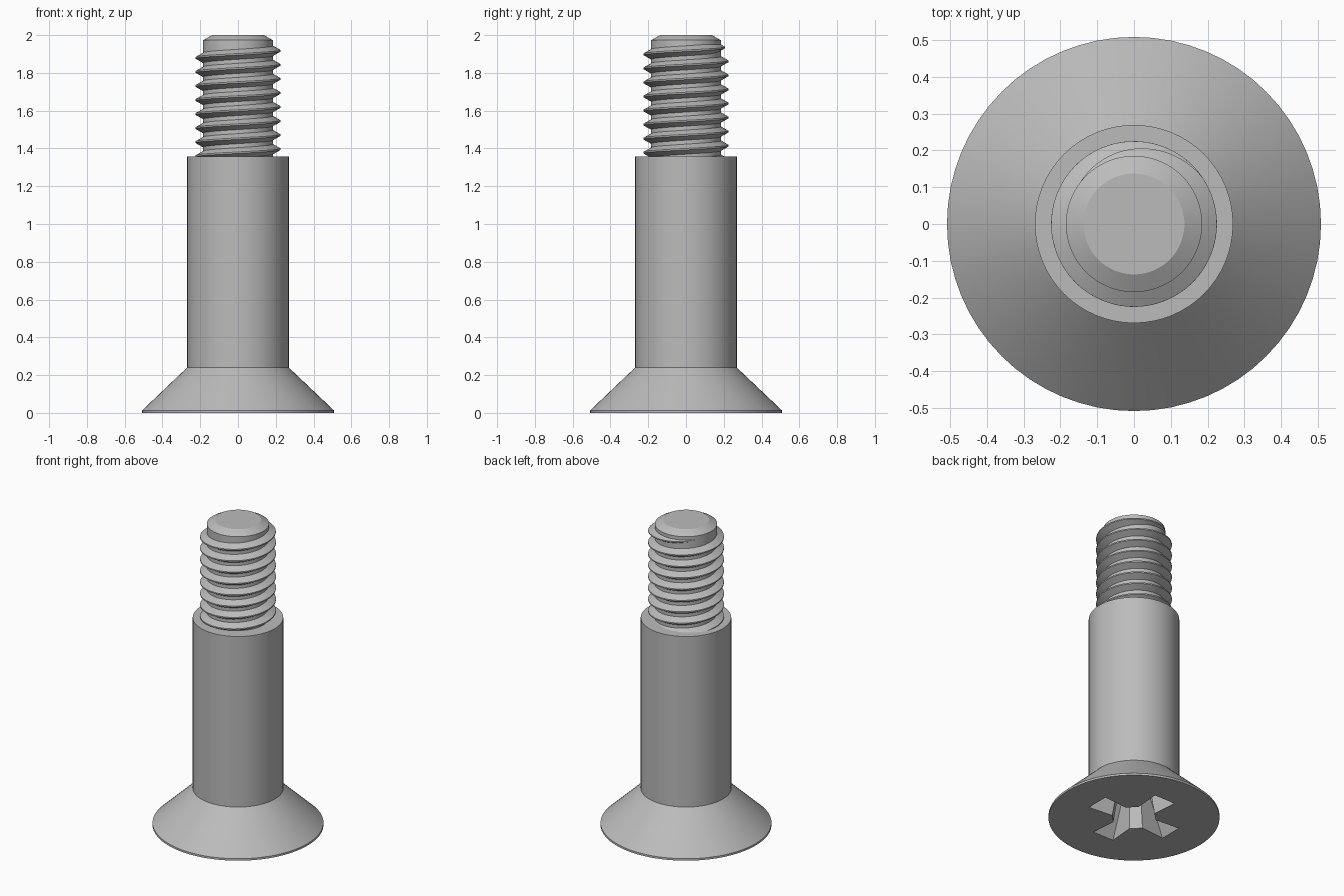
import bpy
import bmesh
from math import cos, sin, pi, radians

SEGMENTS = 64

cube = bpy.data.objects.get("Cube")
if cube:
    bpy.data.objects.remove(cube, do_unlink=True)

steel = bpy.data.materials.new("steel_grey")
steel.use_nodes = True
steel.diffuse_color = (0.5, 0.5, 0.5, 1)
steel.node_tree.nodes["Principled BSDF"].inputs["Base Color"].default_value = (0.5, 0.5, 0.5, 1)


def loft(name, rings, closed):
    """Skin a list of equal point rings and cap both ends."""
    bm = bmesh.new()
    loops = [[bm.verts.new(p) for p in ring] for ring in rings]
    for low, high in zip(loops, loops[1:]):
        n = len(low)
        for i in range(n):
            j = (i + 1) % n
            bm.faces.new((low[i], low[j], high[j], high[i]))
    if closed:
        bm.faces.new(loops[0][::-1])
        bm.faces.new(loops[-1])
    bmesh.ops.recalc_face_normals(bm, faces=bm.faces)
    mesh = bpy.data.meshes.new(name)
    bm.to_mesh(mesh)
    bm.free()
    mesh.materials.append(steel)
    obj = bpy.data.objects.new(name, mesh)
    bpy.context.collection.objects.link(obj)
    return obj


def select_only(obj):
    bpy.ops.object.select_all(action="DESELECT")
    obj.select_set(True)
    bpy.context.view_layer.objects.active = obj


def circle(radius, z):
    steps = [2 * pi * i / SEGMENTS for i in range(SEGMENTS)]
    return [(radius * cos(a), radius * sin(a), z) for a in steps]


def cross(tip, half, inner, notch, z):
    """Four flared arms with bevelled inner corners."""
    arm = [(inner, -notch), (tip, -half), (tip, half), (inner, notch)]
    points = []
    for _ in range(4):
        points += [(x, y, z) for x, y in arm]
        arm = [(-y, x) for x, y in arm]
    return points


# Countersunk head, plain shoulder and chamfered threaded core
profile = [(0.508, 0), (0.508, 0.013), (0.269, 0.24), (0.269, 1.358),
           (0.185, 1.358), (0.185, 1.973), (0.137, 2)]
body = loft("screw_body", [circle(r, z) for r, z in profile], True)

# Tapered cross recess in the head
cutter = loft("recess_cutter", [cross(0.295, 0.078, 0.12, 0.063, -0.02),
                                cross(0.13, 0.045, 0.075, 0.035, 0.3)], True)
cutter.hide_render = True
select_only(body)
cut = body.modifiers.new("drive_recess", "BOOLEAN")
cut.operation = "DIFFERENCE"
cut.solver = "EXACT"
cut.object = cutter
bpy.ops.object.modifier_apply(modifier=cut.name)
bpy.data.objects.remove(cutter, do_unlink=True)

# Right-handed helical thread that sinks into the core at its upper end
PITCH = 0.0744
START, FADE, END = -16 * pi, radians(35), radians(150)
steps = SEGMENTS * 8 + 32
rings = []
for i in range(steps + 1):
    t = START + (END - START) * i / steps
    fade = max(0, (t - FADE) / (END - FADE))
    crest = 0.225 - 0.043 * fade
    root = crest - 0.046
    z = 1.917 + PITCH * t / (2 * pi)
    section = [(root, -0.03), (crest, -0.004), (crest, 0.004), (root, 0.03)]
    rings.append([(r * cos(t), r * sin(t), z + dz) for r, dz in section])
thread = loft("thread", rings, True)

for part in (body, thread):
    select_only(part)
    bpy.ops.object.shade_smooth_by_angle(angle=radians(25))
